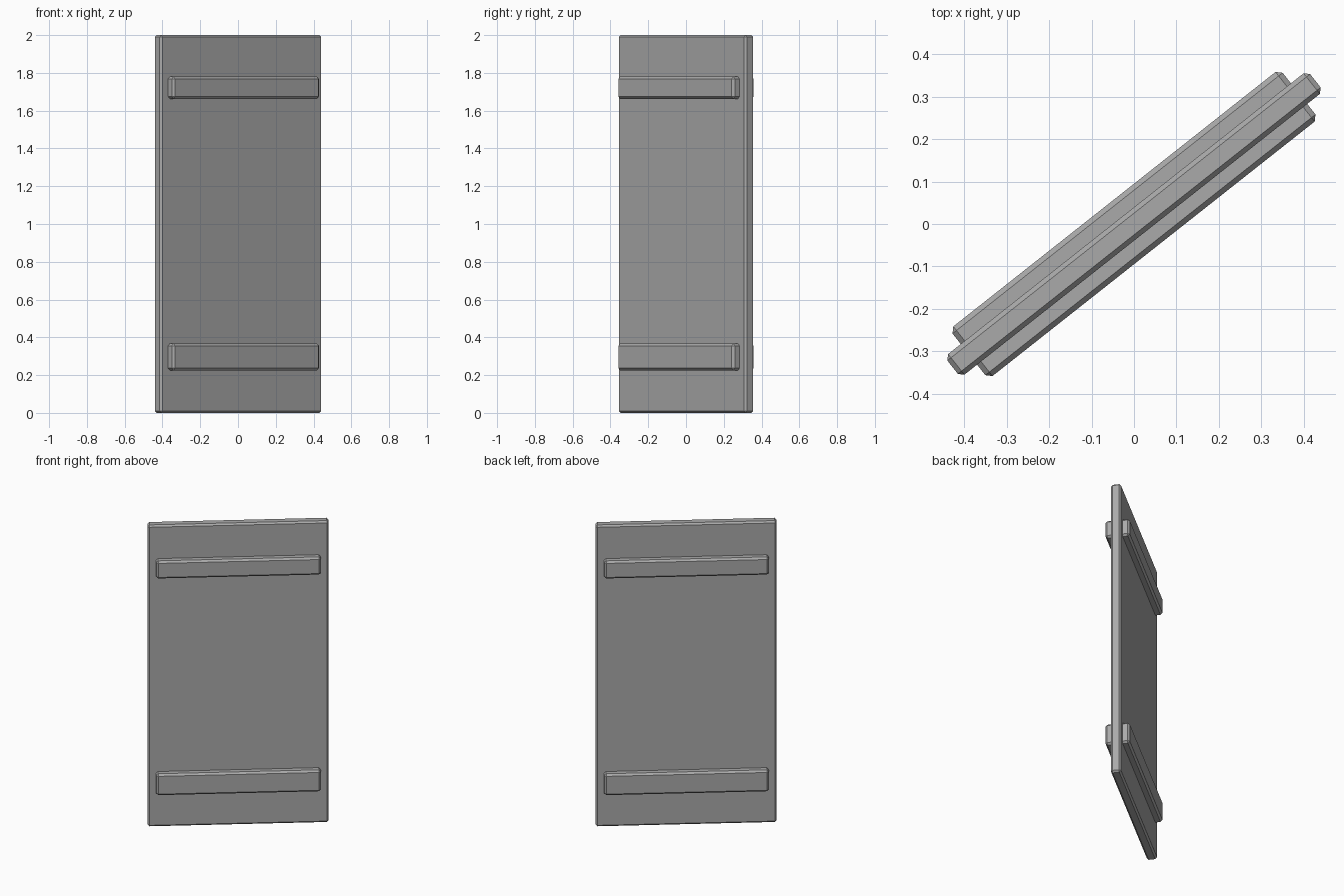
import bpy
import math

cube = bpy.data.objects.get("Cube")
if cube:
    bpy.data.objects.remove(cube, do_unlink=True)

ANGLE = math.radians(38.3)

# Single grey finish
grey = bpy.data.materials.new("grey")
grey.use_nodes = True
colour = (0.4, 0.4, 0.4, 1)
grey.diffuse_color = colour
grey.node_tree.nodes["Principled BSDF"].inputs["Base Color"].default_value = colour


def board(name, length, depth, z_low, z_high, chamfer):
    """Chamfered box centred on the z axis and turned to the panel's angle."""
    bpy.ops.mesh.primitive_cube_add(size=1, location=(0, 0, (z_low + z_high) / 2))
    ob = bpy.context.object
    ob.name = name
    ob.scale = (length, depth, z_high - z_low)
    bpy.ops.object.transform_apply(location=False, rotation=False, scale=True)
    ob.rotation_euler.z = ANGLE
    ob.data.materials.append(grey)
    bevel = ob.modifiers.new("chamfer", 'BEVEL')
    bevel.width = chamfer
    bevel.segments = 1
    return ob


# Upright panel
board("panel", 1.09, 0.062, 0, 2, 0.011)

# Cross battens that stand proud of both faces
board("upper_batten", 0.992, 0.149, 1.663, 1.78, 0.012)
board("lower_batten", 0.992, 0.149, 0.225, 0.367, 0.012)
